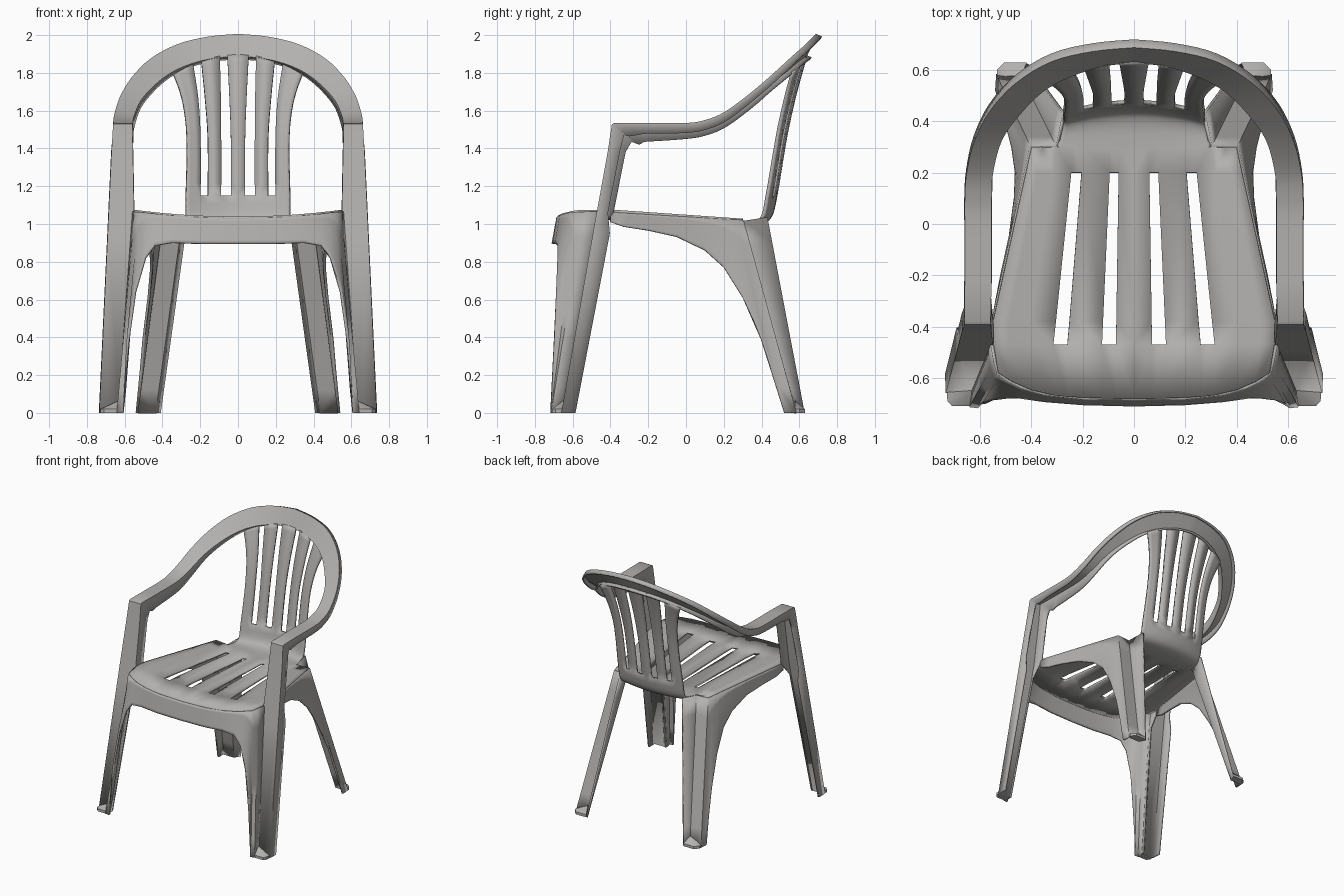
import bpy, bmesh, math
from mathutils import Vector

cube = bpy.data.objects.get("Cube")
if cube:
    bpy.data.objects.remove(cube, do_unlink=True)

plastic = bpy.data.materials.new("warm grey plastic")
plastic.use_nodes = True
COLOUR = (0.45, 0.44, 0.43, 1)
plastic.diffuse_color = COLOUR
plastic.node_tree.nodes["Principled BSDF"].inputs["Base Color"].default_value = COLOUR


def clamp(value):
    return max(0.0, min(1.0, value))


def spline(rows, steps):
    """Smooth curve through rows of numbers."""
    result = []
    for i in range(len(rows) - 1):
        before, start = rows[max(i - 1, 0)], rows[i]
        end, after = rows[i + 1], rows[min(i + 2, len(rows) - 1)]
        for k in range(steps):
            t = k / steps
            result.append(tuple(
                b + t * ((c - a) / 2 + t * ((a - 2.5 * b + 2 * c - d / 2)
                                            + t * (1.5 * (b - c) + (d - a) / 2)))
                for a, b, c, d in zip(before, start, end, after)))
    return result + [tuple(rows[-1])]


def finish(name, bm, thickness=0):
    """Turn a right-left half into a mirrored plastic part."""
    mesh = bpy.data.meshes.new(name)
    bm.to_mesh(mesh)
    bm.free()
    obj = bpy.data.objects.new(name, mesh)
    bpy.context.collection.objects.link(obj)
    mesh.materials.append(plastic)
    mirror = obj.modifiers.new("mirror", "MIRROR")
    mirror.merge_threshold = 0.0005
    if thickness:
        shell = obj.modifiers.new("wall thickness", "SOLIDIFY")
        shell.thickness = thickness
        shell.offset = 0
    bpy.ops.object.select_all(action="DESELECT")
    obj.select_set(True)
    bpy.context.view_layer.objects.active = obj
    bpy.ops.object.shade_smooth_by_angle(angle=math.radians(35))
    return obj


def sheet(name, rows, thickness, is_hole=None):
    """Skin a grid of points, leaving out the faces inside holes."""
    bm = bmesh.new()
    grid = [[bm.verts.new(p) for p in row] for row in rows]
    for lower, upper in zip(grid, grid[1:]):
        for j in range(len(lower) - 1):
            corners = (lower[j], lower[j + 1], upper[j + 1], upper[j])
            centre = sum((v.co for v in corners), Vector()) / len(corners)
            if not (is_hole and is_hole(j, centre)):
                bm.faces.new(corners)
    return finish(name, bm, thickness)


def ruled(name, columns, steps, thickness):
    """Straight walls between matching top and bottom points."""
    rows = [[Vector(top).lerp(Vector(bottom), k / steps) for top, bottom in columns]
            for k in range(steps + 1)]
    return sheet(name, rows, thickness)


# Seat and back: centre y, height, four slot edges, outer edge
seat_rows = [
    (-.68, 1.03, .07, .125, .26, .315, .53),
    (-.47, 1.03, .07, .125, .26, .315, .548),
    (-.38, 1.03, .069, .121, .252, .305, .55),
    (.2, 1.005, .06, .095, .205, .245, .422),
    (.3, 1, .055, .095, .19, .235, .4),
]
back_rows = [
    (.301, 1, .055, .095, .19, .235, .3),
    (.39, 1.005, .05, .09, .175, .215, .283),
    (.445, 1.04, .042, .09, .165, .205, .275),
    (.475, 1.15, .038, .09, .16, .2, .275),
    (.525, 1.45, .038, .09, .16, .2, .27),
    (.575, 1.68, .046, .092, .175, .212, .293),
    (.635, 1.895, .057, .097, .195, .24, .345),
]


def seat_line(row, front=False):
    y, z, *edges = row
    slot_edge, rim = edges[-2:]
    xs = [0] + edges[:-1] + [slot_edge + f * (rim - slot_edge) for f in (.4, .75)] + [rim]
    curl = clamp((y - .3) / .17)
    points = []
    for x in xs:
        py = y - .6 * curl * x * x
        if front:
            py += .1 * (x / rim) ** 4
        pz = z + (.12 * (1 - curl) - .8 * clamp((z - 1.5) / .4)) * x * x
        points.append((x, py, pz))
    return points


def in_slot(column, centre):
    return column in (1, 3) and (-.47 < centre.y < .2 or centre.z > 1.15)


lines = [seat_line(r, i == 0) for i, r in enumerate(seat_rows)]
lines += [seat_line(r) for r in spline(back_rows, 4)]
sheet("seat_and_back", lines, .018, in_slot)

# Front apron running round into the front legs
ruled("front_apron_and_legs", [
    ((0, -.68, 1.03), (0, -.705, .895)),
    ((.2, -.678, 1.035), (.2, -.7, .895)),
    ((.35, -.661, 1.045), (.35, -.688, .9)),
    ((.44, -.635, 1.053), (.44, -.675, .885)),
    ((.48, -.615, 1.058), (.49, -.675, .82)),
    ((.505, -.6, 1.061), (.545, -.685, .64)),
    ((.52, -.588, 1.062), (.585, -.7, .36)),
    ((.53, -.58, 1.063), (.607, -.712, 0)),
    ((.54, -.54, 1.064), (.637, -.71, 0)),
    ((.553, -.468, 1.065), (.63, -.655, 0)),
], 8, .014)

# Side skirts running back into the angled rear legs
skirt = [(-.4, -.4, .55, 1.01), (-.3, -.33, .54, .985), (-.18, -.2, .515, .965),
         (-.05, -.05, .482, .932), (.05, .1, .462, .86), (.13, .2, .458, .77),
         (.19, .3, .472, .61), (.24, .4, .5, .39), (.27, .46, .516, .2),
         (.285, .52, .535, 0)]
columns = []
for top_y, bottom_y, bottom_x, bottom_z in skirt:
    top_x = .55 - .15 * (top_y + .38) / .68
    columns.append(((top_x, top_y, 1.02 + .06 * (.3 - top_y)), (bottom_x, bottom_y, bottom_z)))
columns += [((.4, .3, 1.02), (.533, .58, 0)),
            ((.3, .3, 1.015), (.44, .58, 0)),
            ((.272, .43, 1.035), (.415, .625, 0))]
ruled("side_skirts_and_rear_legs", columns, 8, .014)

# Arm posts: inner x, outer x, y, z, inner and outer flange depth
posts = [(.63, .73, -.655, 0, .01, .07), (.56, .685, -.488, .95, .01, .085),
         (.555, .68, -.468, 1.06, .085, .055), (.561, .665, -.41, 1.38, .09, .06)]
rail = []
for inner, outer, y, z, deep, shallow in posts:
    rail.append([(inner, y + deep, z), (inner, y, z), (outer, y, z), (outer, y + shallow, z)])
for inset_y, drop in ((.1, .09), (.13, .11)):
    lift = .01 if drop > .1 else 0
    top = Vector((0, -.388 + lift, 1.525 + lift / 2))
    rail.append([top + Vector((.564, inset_y, -drop)), top + Vector((.564, 0, 0)),
                 top + Vector((.657, 0, 0)), top + Vector((.657, inset_y * .6, -drop * .6))])

# Arms and back hoop: inner edge, outer edge, flange y and z, outer flange ratio
hoop = [
    (.56, -.22, 1.53, .655, -.22, 1.53, 0, -.095, .55),
    (.56, 0, 1.53, .655, 0, 1.53, 0, -.08, .6),
    (.56, .1, 1.54, .655, .1, 1.545, .01, -.07, .65),
    (.555, .2, 1.57, .648, .2, 1.585, .015, -.055, .75),
    (.52, .33, 1.65, .62, .32, 1.67, .02, -.035, .9),
    (.45, .43, 1.73, .56, .44, 1.77, .024, -.025, 1),
    (.36, .52, 1.8, .46, .55, 1.87, .026, -.018, 1),
    (.25, .58, 1.85, .32, .635, 1.945, .027, -.014, 1),
    (.125, .62, 1.88, .16, .675, 1.985, .027, -.013, 1),
    (0, .635, 1.89, 0, .69, 2, .027, -.013, 1),
]
for ix, iy, iz, ox, oy, oz, fy, fz, ratio in spline(hoop, 4):
    inner, outer, flange = Vector((ix, iy, iz)), Vector((ox, oy, oz)), Vector((0, fy, fz))
    rail.append([inner + flange, inner, outer, outer + flange * ratio])
sheet("arms_and_back_hoop", rail, .014)


# Foot plates filling the outer groove of each leg
def foot(name, outline, peak):
    bm = bmesh.new()
    for x, y in outline:
        for z in (0, .02):
            bm.verts.new((x, y, z))
    bm.verts.new(peak)
    bmesh.ops.convex_hull(bm, input=bm.verts)
    finish(name, bm)


foot("front_feet", [(.63, -.71), (.71, -.71), (.728, -.69), (.73, -.65), (.63, -.65)],
     (.63, -.65, .065))
foot("rear_feet", [(.435, .575), (.535, .575), (.535, .6), (.505, .63), (.418, .63)],
     (.44, .578, .065))
